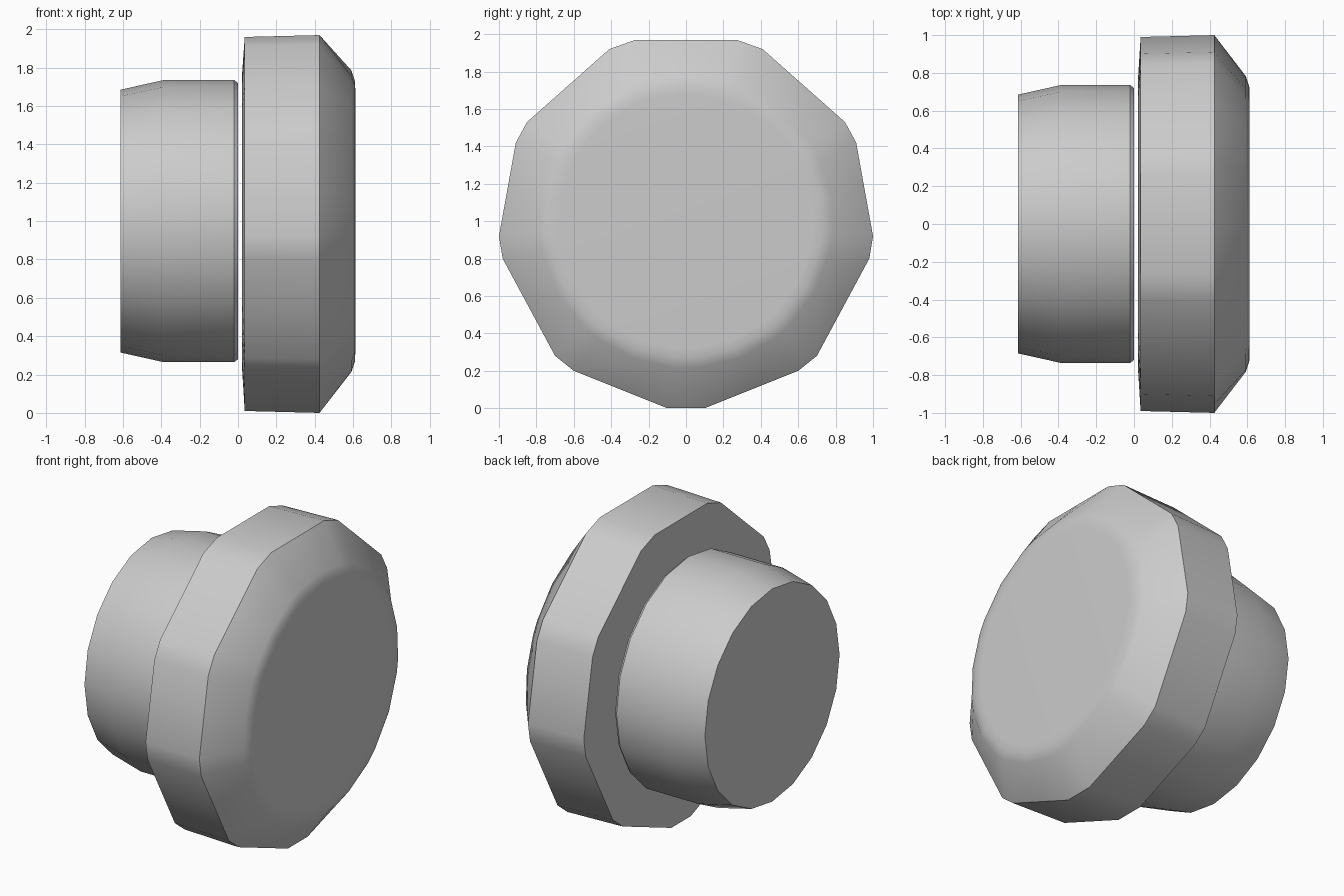
import bpy, bmesh, math

cube = bpy.data.objects.get("Cube")
if cube:
    bpy.data.objects.remove(cube, do_unlink=True)

grey = bpy.data.materials.new("plain_grey")
grey.use_nodes = True
colour = (0.6, 0.6, 0.6, 1)
grey.diffuse_color = colour
grey.node_tree.nodes["Principled BSDF"].inputs["Base Color"].default_value = colour


def loft(name, rings):
    """Skin a list of equal-length rings and cap both ends."""
    bm = bmesh.new()
    loops = [[bm.verts.new(p) for p in ring] for ring in rings]
    n = len(loops[0])
    for a, b in zip(loops, loops[1:]):
        for i in range(n):
            j = (i + 1) % n
            bm.faces.new((a[i], a[j], b[j], b[i]))
    bm.faces.new(loops[0])
    bm.faces.new(loops[-1])
    bmesh.ops.recalc_face_normals(bm, faces=bm.faces)
    mesh = bpy.data.meshes.new(name)
    bm.to_mesh(mesh)
    bm.free()
    mesh.materials.append(grey)
    obj = bpy.data.objects.new(name, mesh)
    bpy.context.collection.objects.link(obj)
    bpy.ops.object.select_all(action='DESELECT')
    obj.select_set(True)
    bpy.context.view_layer.objects.active = obj
    bpy.ops.object.shade_smooth_by_angle(angle=math.radians(32))
    return obj


def scaled(outline, x, s):
    return [(x, y * s, 1 + z * s) for y, z in outline]


def rounded(outline, x, r):
    """Circle that keeps the angles of the outline points."""
    return [(x, r * y / math.hypot(y, z), 1 + r * z / math.hypot(y, z))
            for y, z in outline]


# Nine-sided outline with clipped corners, mirrored, with edge midpoints
half = [(0.10, -1.0), (0.60, -0.80), (0.70, -0.72), (0.98, -0.20), (1.0, -0.08),
        (0.91, 0.42), (0.85, 0.53), (0.41, 0.92), (0.27, 0.97)]
corners = half + [(-y, z) for y, z in reversed(half)]
outline = []
for p, q in zip(corners, corners[1:] + corners[:1]):
    outline += [p, ((p[0] + q[0]) / 2, (p[1] + q[1]) / 2)]

# Faceted head: back face, straight side, bevel blending into a round front
loft("knob_head", [
    rounded(outline, 0.02, 0.75),
    scaled(outline, 0.035, 0.99),
    scaled(outline, 0.425, 1.0),
    rounded(outline, 0.592, 0.785),
    rounded(outline, 0.61, 0.73),
    rounded(outline, 0.612, 0.68),
])

# Round stem tapering towards its free end
sides = 20
circle = [(math.sin(2 * math.pi * i / sides), math.cos(2 * math.pi * i / sides))
          for i in range(sides)]
loft("knob_stem", [scaled(circle, x, r) for x, r in
                   [(-0.614, 0.685), (-0.39, 0.735), (-0.02, 0.735), (0.0, 0.72)]])
